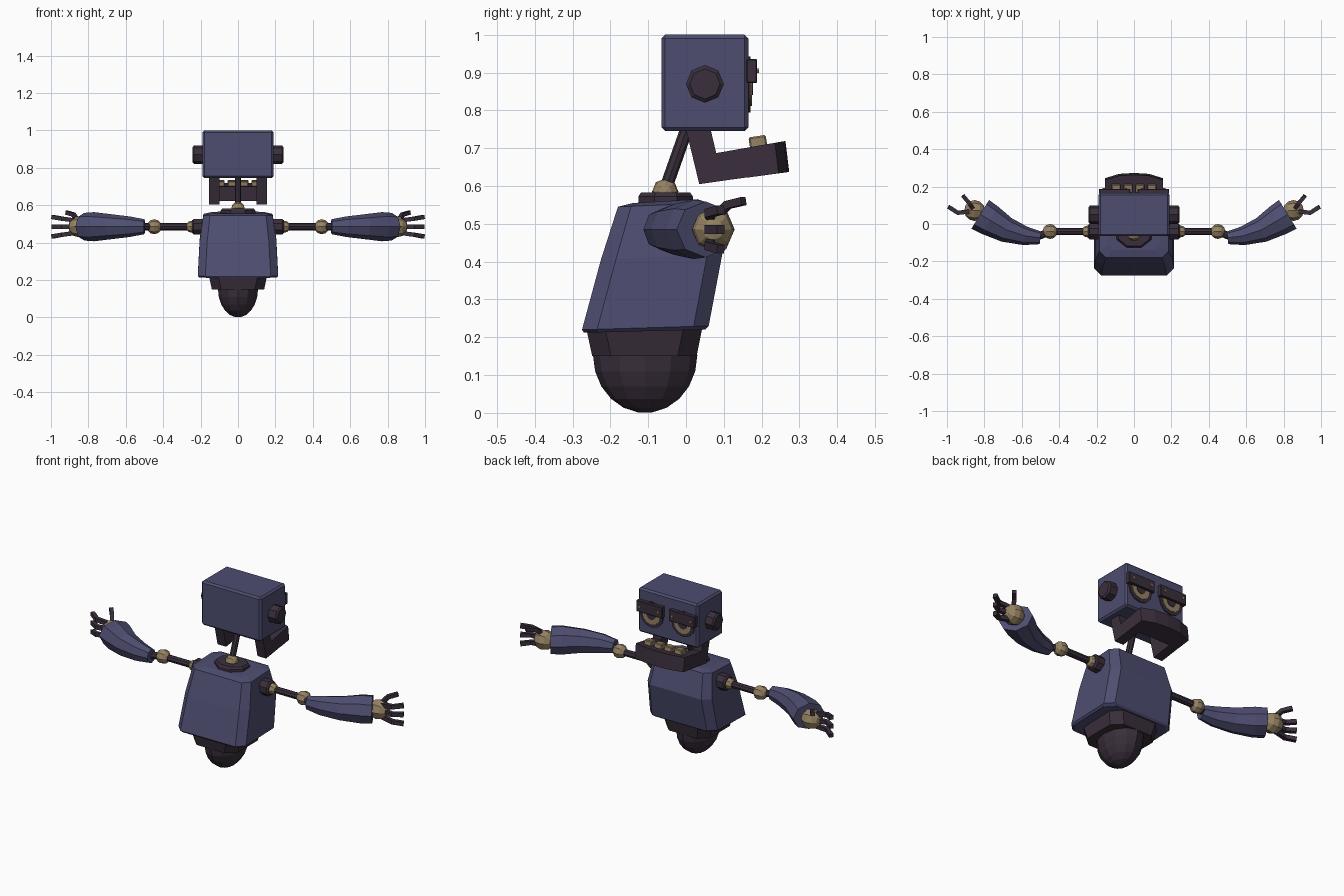
import bpy, bmesh, math
from mathutils import Vector, Matrix

cube = bpy.data.objects.get("Cube")
if cube:
    bpy.data.objects.remove(cube, do_unlink=True)


def material(name, color):
    m = bpy.data.materials.new(name)
    m.use_nodes = True
    m.diffuse_color = (*color, 1)
    m.node_tree.nodes["Principled BSDF"].inputs["Base Color"].default_value = (*color, 1)
    return m


BLUE = material("slate blue paint", (0.075, 0.075, 0.165))
DARK = material("dark plum metal", (0.042, 0.028, 0.045))
TAN = material("tan brass", (0.30, 0.225, 0.125))


def finish(name, bm, mat):
    bmesh.ops.recalc_face_normals(bm, faces=bm.faces)
    mesh = bpy.data.meshes.new(name)
    bm.to_mesh(mesh)
    bm.free()
    mesh.materials.append(mat)
    ob = bpy.data.objects.new(name, mesh)
    bpy.context.collection.objects.link(ob)
    return ob


def loft(name, rings, mat):
    """Skin equal-length rings of points and cap both ends."""
    bm = bmesh.new()
    loops = [[bm.verts.new(p) for p in ring] for ring in rings]
    n = len(loops[0])
    for a, b in zip(loops, loops[1:]):
        for i in range(n):
            j = (i + 1) % n
            bm.faces.new((a[i], a[j], b[j], b[i]))
    bm.faces.new(loops[0])
    bm.faces.new(loops[-1])
    return finish(name, bm, mat)


def tube(name, path, radii, mat, sides=8, turn=0.0):
    """Sweep an ellipse along a path; radii are (sideways, upward)."""
    path = [Vector(p) for p in path]
    rings = []
    for i, p in enumerate(path):
        t = (path[min(i + 1, len(path) - 1)] - path[max(i - 1, 0)]).normalized()
        ref = Vector((1, 0, 0)) if abs(t.z) > 0.9 else Vector((0, 0, 1))
        side = t.cross(ref).normalized()
        up = side.cross(t)
        r = radii[i] if isinstance(radii, list) else radii
        ra, rb = r if isinstance(r, tuple) else (r, r)
        angles = [math.tau * k / sides + turn for k in range(sides)]
        rings.append([p + side * ra * math.cos(a) + up * rb * math.sin(a) for a in angles])
    return loft(name, rings, mat)


def ball(name, center, r, mat):
    bm = bmesh.new()
    bmesh.ops.create_uvsphere(bm, u_segments=8, v_segments=6, radius=r,
                              matrix=Matrix.Translation(center) @ Matrix.Rotation(math.pi / 2, 4, 'Y'))
    return finish(name, bm, mat)


def box(name, lo, hi, mat, bevel=0.0, tilt=0.0):
    lo, hi = Vector(lo), Vector(hi)
    bm = bmesh.new()
    bmesh.ops.create_cube(bm, size=1, matrix=Matrix.Translation((lo + hi) / 2)
                          @ Matrix.Rotation(tilt, 4, 'X') @ Matrix.Diagonal((*(hi - lo), 1)))
    if bevel:
        bmesh.ops.bevel(bm, geom=bm.edges[:], offset=bevel, segments=1, affect='EDGES')
    return finish(name, bm, mat)


def chamfered(hx, y0, y1, c, z0, z1):
    """Octagonal slice whose height runs from z0 at the back to z1."""
    pts = [(hx - c, y0), (hx, y0 + c), (hx, y1 - c), (hx - c, y1)]
    pts += [(-x, y) for x, y in reversed(pts)]
    return [(x, y, z0 + (z1 - z0) * (y - y0) / (y1 - y0)) for x, y in pts]


# Torso, hips and rounded base
loft("torso", [chamfered(0.205, -0.27, 0.05, 0.04, 0.212, 0.22),
               chamfered(0.215, -0.275, 0.06, 0.04, 0.22, 0.23),
               chamfered(0.205, -0.225, 0.096, 0.04, 0.405, 0.42),
               chamfered(0.185, -0.18, 0.06, 0.035, 0.545, 0.555),
               chamfered(0.14, -0.14, 0.03, 0.03, 0.555, 0.565)], BLUE)
loft("hips", [chamfered(0.14, -0.248, 0.028, 0.05, 0.15, 0.15),
              chamfered(0.155, -0.263, 0.042, 0.05, 0.22, 0.22)], DARK)
rings = []
for step in range(6):
    a = math.radians(8 + 82 * step / 5)
    rings.append([(0.107 * math.sin(a) * math.cos(t), -0.108 + 0.138 * math.sin(a) * math.sin(t),
                   0.153 * (1 - math.cos(a)) * 1.0)
                  for t in [math.tau * k / 12 for k in range(12)]])
loft("base_dome", rings, DARK)

# Collar and neck
tube("collar", [(0, -0.054, 0.545), (0, -0.054, 0.572), (0, -0.054, 0.583)],
     [(0.078, 0.1), (0.078, 0.1), (0.07, 0.09)], DARK, turn=math.pi / 8)
ball("neck_joint", (0, -0.055, 0.585), 0.035, TAN)
tube("neck_rod", [(0, -0.055, 0.59), (0, 0.005, 0.76)], 0.017, DARK)

# Head and the jaw's front bar
box("head", (-0.19, -0.065, 0.745), (0.19, 0.165, 1.0), BLUE, 0.01)


def jaw_slice(y_at, low):
    """Flat outline of the bar, following the slope of the jaw."""
    shape = [(-0.155, y_at), (0.155, y_at), (0.155, 0.235), (0.08, 0.258), (0, 0.263), (-0.08, 0.258), (-0.155, 0.235)]
    if low:
        return [(x, y + 0.01, 0.605 + 0.135 * (y - 0.025)) for x, y in shape]
    return [(x, y, 0.687 + 0.175 * (y - 0.08)) for x, y in shape]


loft("jaw_bar", [jaw_slice(0.15, True), jaw_slice(0.15, False)], DARK)
for i in range(4):
    x = -0.096 + i * 0.064
    box("tooth", (x - 0.024, 0.168, 0.69), (x + 0.024, 0.214, 0.732), TAN, 0.004, 0.15)

arm_profile = [(0, 0.75), (0.065, 0.75), (0.08, 0.687), (0.16, 0.701), (0.17, 0.624), (0.035, 0.605)]

# Paired parts
for s, label in ((1, "left"), (-1, "right")):
    loft(label + "_jaw_arm", [[(s * x, y, z) for y, z in arm_profile] for x in (0.1, 0.155)], DARK)
    tube(label + "_ear", [(s * x, 0.05, 0.87) for x in (0.18, 0.235, 0.243)],
         [0.05, 0.05, 0.04], DARK)

    # Eye discs stacked under a heavy brow
    for part, r, y, mat in (("eye_rim", 0.074, 0.171, DARK), ("iris", 0.056, 0.174, TAN),
                            ("pupil", 0.028, 0.177, DARK)):
        tube(label + "_" + part, [(s * 0.1, 0.16, 0.868), (s * 0.1, y, 0.868)], r, mat, 12)
    xs = sorted((s * 0.02, s * 0.187))
    box(label + "_brow", (xs[0], 0.16, 0.872), (xs[1], 0.188, 0.936), DARK, 0.003)
    for x in (0.045, 0.162):
        tube(label + "_brow_bolt", [(s * x, 0.18, 0.905), (s * x, 0.193, 0.905)], 0.007, TAN, 6)

    # Shoulder, upper arm and elbow
    y, z = -0.04, 0.485
    tube(label + "_shoulder_socket", [(s * 0.16, y, z), (s * 0.237, y, z), (s * 0.245, y, z)],
         [0.045, 0.045, 0.037], DARK, turn=math.pi / 8)
    ball(label + "_shoulder_joint", (s * 0.248, y, z), 0.032, TAN)
    tube(label + "_upper_arm", [(s * 0.25, y, z), (s * 0.45, y, z)], 0.019, DARK)
    ball(label + "_elbow", (s * 0.448, y, z), 0.04, TAN)
    tube(label + "_elbow_rod", [(s * 0.45, y, z), (s * 0.52, -0.07, z)], 0.02, DARK)

    # Curved, flaring forearm
    tube(label + "_forearm",
         [(s * 0.5, -0.074, z), (s * 0.58, -0.064, z), (s * 0.68, -0.032, z),
          (s * 0.77, 0.02, z), (s * 0.822, 0.052, z)],
         [(0.034, 0.04), (0.05, 0.055), (0.068, 0.067), (0.085, 0.078), (0.09, 0.074)], BLUE)

    # Hand with three fingers and a thumb
    ball(label + "_palm", (s * 0.852, 0.072, z), 0.056, TAN)
    for k in (-1, 0, 1):
        tube(label + "_finger", [(s * 0.865, 0.068, z + k * 0.033), (s * 0.942, 0.06, z + k * 0.043),
                                 (s * 0.992, 0.092, z + k * 0.052)],
             0.016, DARK, 4, math.pi / 4)
    tube(label + "_thumb", [(s * 0.86, 0.08, 0.52), (s * 0.88, 0.11, 0.55), (s * 0.915, 0.152, 0.56)],
         0.015, DARK, 4, math.pi / 4)
